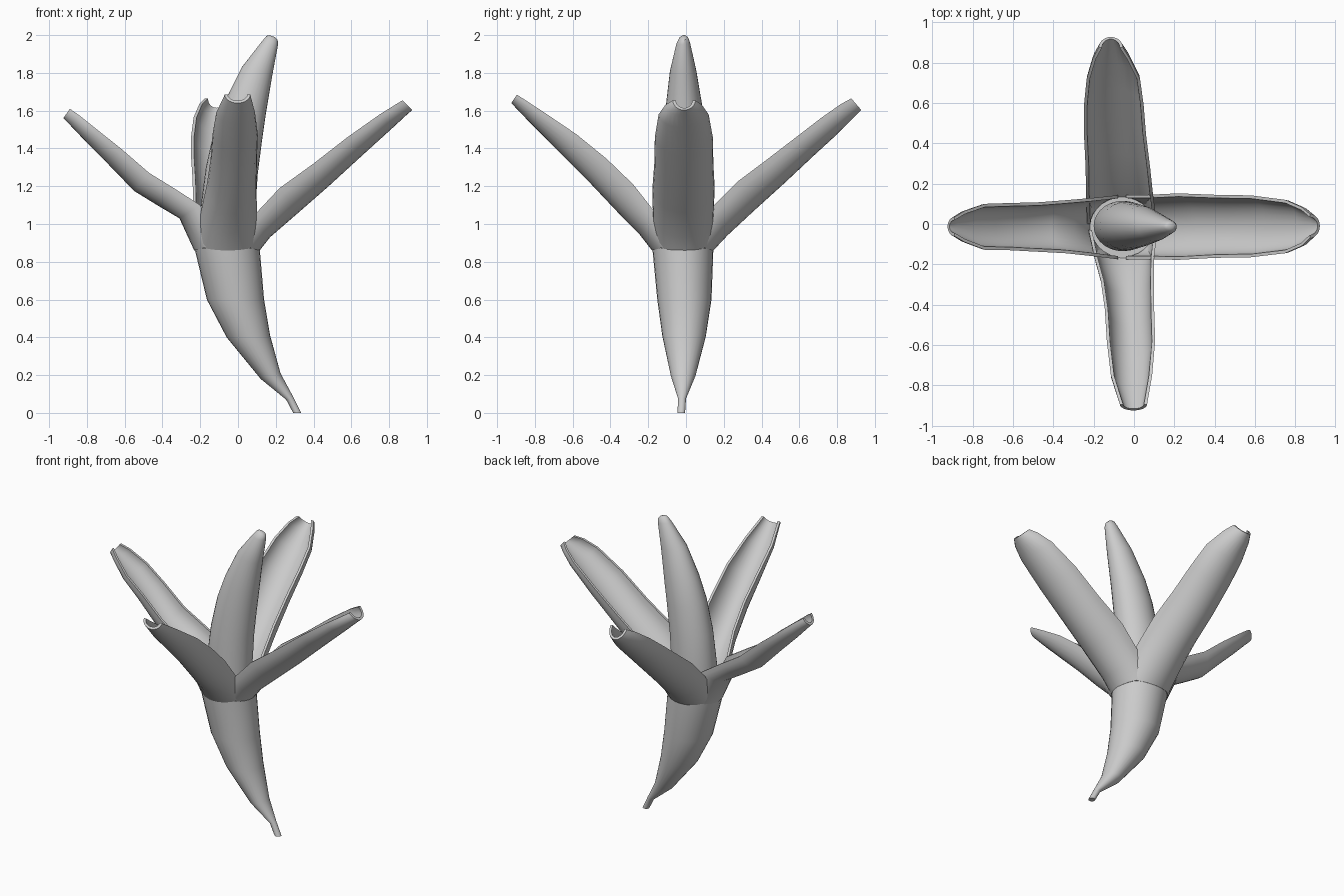
import bpy, bmesh, math
from mathutils import Vector

grey = bpy.data.materials.new("light grey")
grey.diffuse_color = (0.6, 0.6, 0.6, 1)


def loft(name, rings, caps=True):
    """Skin a series of closed rings and close the ends."""
    bm = bmesh.new()
    loops = [[bm.verts.new(p) for p in ring] for ring in rings]
    n = len(loops[0])
    for a, b in zip(loops, loops[1:]):
        for i in range(n):
            j = (i + 1) % n
            bm.faces.new((a[i], a[j], b[j], b[i]))
    if caps:
        bm.faces.new(loops[0])
        bm.faces.new(loops[-1])
    bmesh.ops.recalc_face_normals(bm, faces=bm.faces)
    me = bpy.data.meshes.new(name)
    bm.to_mesh(me)
    bm.free()
    me.materials.append(grey)
    ob = bpy.data.objects.new(name, me)
    bpy.context.collection.objects.link(ob)
    bpy.ops.object.select_all(action='DESELECT')
    ob.select_set(True)
    bpy.context.view_layer.objects.active = ob
    bpy.ops.object.shade_smooth_by_angle(angle=math.radians(40))
    return ob


def tube(name, stations, sides=28):
    """Stations: left x, left z, right x, right z, front y, back y."""
    rings = []
    for xl, zl, xr, zr, yf, yb in stations:
        ring = []
        for i in range(sides):
            t = 2 * math.pi * i / sides
            k = 0.5 + 0.5 * math.cos(t)
            ring.append((xl + (xr - xl) * k,
                         (yf + yb) / 2 + (yb - yf) / 2 * math.sin(t),
                         zl + (zr - zl) * k))
        rings.append(ring)
    return loft(name, rings)


def peel(name, axis, sign, stations, thick=0.016, steps=14):
    """Curled strip. Stations: keel distance, keel z, rim distance, rim z, side min, side max."""
    rings = []
    for ku, kz, ru, rz, lo, hi in stations:
        mid, half = (lo + hi) / 2, (hi - lo) / 2
        depth = math.hypot(ku - ru, kz - rz)
        ring = []
        for inner in (False, True):
            w = half - thick if inner else half
            d = (depth - thick) / depth if inner else 1
            order = range(steps, -1, -1) if inner else range(steps + 1)
            for i in order:
                t = math.pi * i / steps
                s = d * math.sin(t)
                v = mid + w * math.cos(t)
                u = sign * (ru + (ku - ru) * s)
                z = rz + (kz - rz) * s
                ring.append(Vector((u, v, z)) if axis == 'x' else Vector((v, u, z)))
        rings.append(ring)
    return loft(name, rings)


# Unpeeled lower skin with its thin stem
tube("lower_skin", [
    (0.292, 0, 0.335, 0, -0.045, -0.005),
    (0.255, 0.07, 0.295, 0.08, -0.042, 0.0),
    (0.12, 0.18, 0.225, 0.21, -0.08, 0.05),
    (-0.06, 0.40, 0.17, 0.41, -0.125, 0.105),
    (-0.165, 0.60, 0.138, 0.60, -0.152, 0.135),
    (-0.23, 0.87, 0.115, 0.87, -0.178, 0.145)])

# Exposed fruit, bending to the right
tube("fruit", [
    (-0.19, 0.84, 0.09, 0.84, -0.13, 0.11),
    (-0.20, 1.07, 0.09, 1.05, -0.135, 0.115),
    (-0.17, 1.30, 0.105, 1.27, -0.13, 0.11),
    (-0.125, 1.50, 0.127, 1.44, -0.12, 0.10),
    (-0.07, 1.65, 0.147, 1.58, -0.108, 0.088),
    (0.02, 1.83, 0.182, 1.79, -0.085, 0.055),
    (0.125, 1.965, 0.212, 1.95, -0.05, 0.022),
    (0.15, 1.995, 0.21, 1.975, -0.035, 0.012),
    (0.165, 2.0, 0.195, 1.99, -0.022, 0.0)])

# Four peeled strips
peel("right_peel", 'x', 1, [
    (0.115, 0.86, -0.04, 0.90, -0.175, 0.145),
    (0.17, 0.93, 0.07, 1.03, -0.175, 0.145),
    (0.32, 1.06, 0.22, 1.19, -0.178, 0.152),
    (0.48, 1.20, 0.40, 1.32, -0.168, 0.145),
    (0.66, 1.365, 0.58, 1.46, -0.165, 0.142),
    (0.82, 1.51, 0.75, 1.58, -0.145, 0.12),
    (0.89, 1.575, 0.83, 1.63, -0.11, 0.085),
    (0.922, 1.603, 0.872, 1.655, -0.07, 0.05)])
peel("left_peel", 'x', -1, [
    (0.232, 0.86, 0.08, 0.90, -0.175, 0.143),
    (0.31, 1.03, 0.20, 1.10, -0.16, 0.13),
    (0.42, 1.095, 0.34, 1.19, -0.145, 0.118),
    (0.55, 1.175, 0.47, 1.27, -0.138, 0.108),
    (0.70, 1.33, 0.62, 1.40, -0.13, 0.104),
    (0.80, 1.43, 0.74, 1.495, -0.128, 0.10),
    (0.89, 1.525, 0.84, 1.575, -0.09, 0.065),
    (0.925, 1.56, 0.89, 1.61, -0.06, 0.035)])
peel("front_peel", 'y', -1, [
    (0.18, 0.86, 0.03, 0.90, -0.225, 0.115),
    (0.25, 0.95, 0.17, 1.07, -0.195, 0.10),
    (0.35, 1.05, 0.28, 1.21, -0.165, 0.098),
    (0.52, 1.23, 0.42, 1.345, -0.145, 0.10),
    (0.68, 1.39, 0.58, 1.475, -0.135, 0.105),
    (0.82, 1.53, 0.75, 1.59, -0.115, 0.09),
    (0.925, 1.64, 0.895, 1.685, -0.07, 0.065)])
peel("back_peel", 'y', 1, [
    (0.145, 0.86, 0.0, 0.90, -0.232, 0.115),
    (0.22, 0.94, 0.14, 1.09, -0.238, 0.095),
    (0.36, 1.07, 0.28, 1.23, -0.24, 0.08),
    (0.52, 1.215, 0.44, 1.35, -0.248, 0.06),
    (0.68, 1.365, 0.59, 1.465, -0.248, 0.048),
    (0.80, 1.475, 0.72, 1.565, -0.235, 0.03),
    (0.89, 1.565, 0.82, 1.635, -0.205, -0.02),
    (0.928, 1.603, 0.875, 1.665, -0.175, -0.055)])
